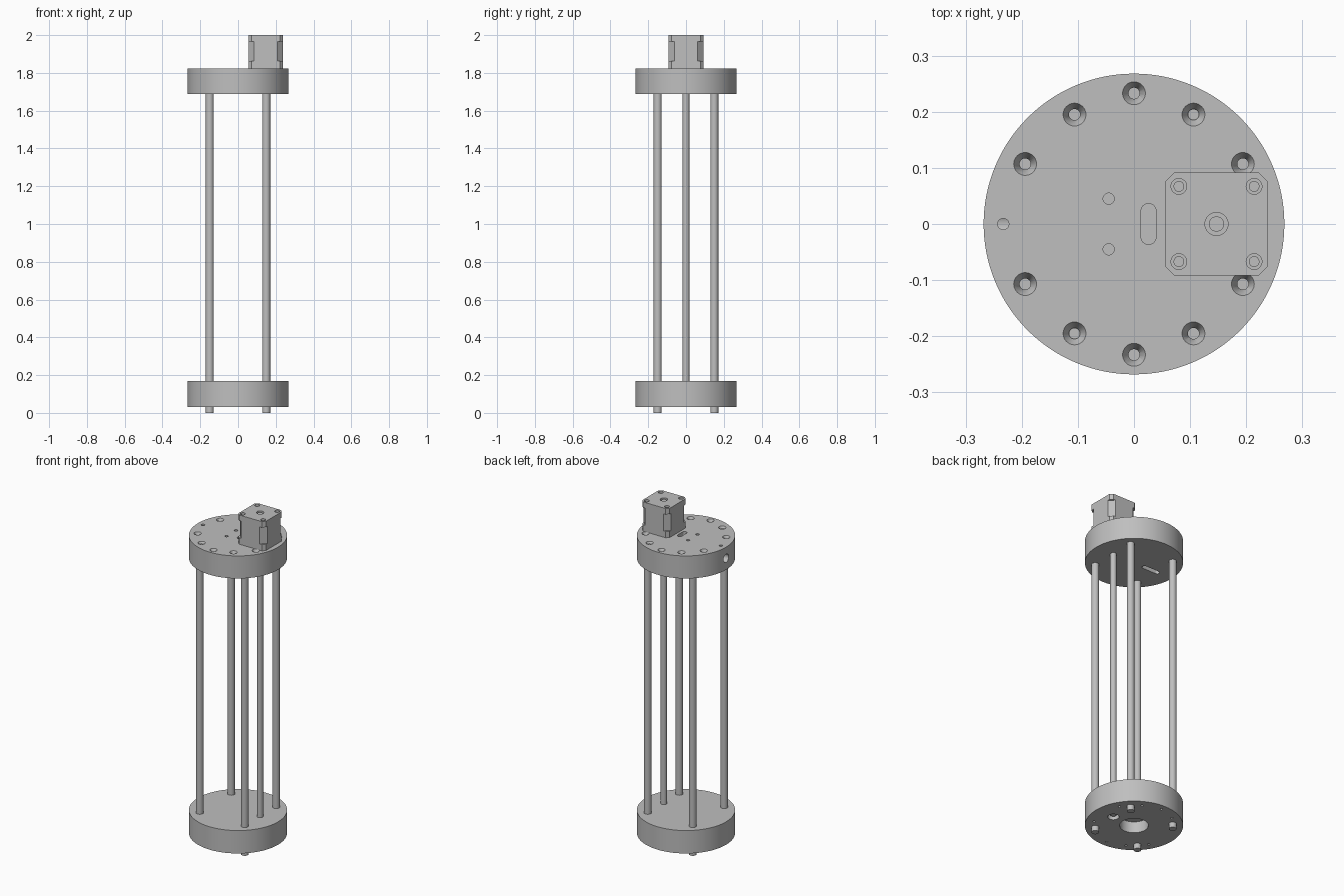
import bpy
import math

if "Cube" in bpy.data.objects:
    bpy.data.objects.remove(bpy.data.objects["Cube"])

grey = bpy.data.materials.new("machined grey")
grey.use_nodes = True
colour = (0.52, 0.52, 0.52, 1)
grey.diffuse_color = colour
grey.node_tree.nodes["Principled BSDF"].inputs["Base Color"].default_value = colour


def finish(ob, name):
    ob.name = name
    ob.data.materials.clear()
    ob.data.materials.append(grey)
    bpy.ops.object.select_all(action="DESELECT")
    ob.select_set(True)
    bpy.context.view_layer.objects.active = ob
    bpy.ops.object.shade_smooth_by_angle(angle=math.radians(30))
    return ob


def cyl(x, y, z0, z1, r, r_top=None, sides=32):
    """Upright cylinder or cone between two heights."""
    bpy.ops.mesh.primitive_cone_add(
        vertices=sides, radius1=r, radius2=r if r_top is None else r_top,
        depth=z1 - z0, location=(x, y, (z0 + z1) / 2))
    return bpy.context.object


def prism(points, z0, z1):
    """Upright prism from a counter-clockwise outline."""
    n = len(points)
    verts = [(x, y, z) for z in (z0, z1) for x, y in points]
    faces = [list(range(n))[::-1], list(range(n, 2 * n))]
    faces += [(i, (i + 1) % n, n + (i + 1) % n, n + i) for i in range(n)]
    mesh = bpy.data.meshes.new("prism")
    mesh.from_pydata(verts, [], faces)
    ob = bpy.data.objects.new("prism", mesh)
    bpy.context.collection.objects.link(ob)
    return ob


def slot(cx, cy, half, r, along_x, z0, z1):
    """Round-ended slot, with its straight half-length along x or y."""
    pts = []
    for end in (1, -1):
        for i in range(13):
            a = math.pi * (i / 12 - 0.5)
            u, v = end * (half + r * math.cos(a)), end * r * math.sin(a)
            pts.append((cx + u, cy + v) if along_x else (cx - v, cy + u))
    return prism(pts, z0, z1)


def cut(ob, cutters):
    for c in cutters:
        c.hide_render = True
        mod = ob.modifiers.new("cut", "BOOLEAN")
        mod.operation = "DIFFERENCE"
        mod.solver = "EXACT"
        mod.object = c
        bpy.context.view_layer.objects.active = ob
        bpy.ops.object.modifier_apply(modifier=mod.name)
        bpy.data.objects.remove(c)


BASE_LOW, BASE_TOP = 0.032, 0.17
HEAD_LOW, HEAD_TOP = 1.688, 1.824
R = 0.268
ROD, SCREW_X = 0.15, 0.147
quads = [(sx, sy) for sx in (-1, 1) for sy in (-1, 1)]
bolts = [(0, 0.233), (0, -0.233)]
bolts += [(sx * x, sy * y) for x, y in ((0.106, 0.195), (0.194, 0.107)) for sx, sy in quads]

# Head disc with countersunk bolt holes, slots and a radial side hole
head = cyl(0, 0, HEAD_LOW, HEAD_TOP, R, sides=128)
cutters = []
for x, y in bolts:
    cutters.append(cyl(x, y, HEAD_TOP - 0.02, HEAD_TOP + 0.002, 0.009, 0.0215))
    cutters.append(cyl(x, y, HEAD_TOP - 0.08, HEAD_TOP - 0.01, 0.01))
for x, y in ((-0.233, 0), (-0.045, 0.045), (-0.045, -0.045)):
    cutters.append(cyl(x, y, HEAD_TOP - 0.07, HEAD_TOP + 0.01, 0.01))
cutters.append(slot(0.026, 0, 0.023, 0.0135, False, HEAD_TOP - 0.08, HEAD_TOP + 0.01))
cutters.append(slot(-0.12, 0, 0.045, 0.014, True, HEAD_LOW - 0.01, HEAD_LOW + 0.05))
side_hole = cyl(0, 0, -0.05, 0.05, 0.025)
side_hole.rotation_euler.y = math.pi / 2
side_hole.location = (-0.26, 0, 1.757)
cutters.append(side_hole)
cut(head, cutters)
finish(head, "head_disc")

# Base disc with a recess, bearing pocket and small holes underneath
base = cyl(0, 0, BASE_LOW, BASE_TOP, R, sides=128)
cutters = [cyl(0, 0, 0, 0.1, 0.078, sides=64), cyl(SCREW_X, 0, 0, 0.07, 0.031)]
cutters += [cyl(x, y, 0, 0.08, 0.007, sides=16) for x, y in bolts]
cut(base, cutters)
finish(base, "base_disc")

# Four corner rods and the thinner drive screw under the motor
for i, (sx, sy) in enumerate(quads):
    finish(cyl(sx * ROD, sy * ROD, 0, HEAD_LOW + 0.01, 0.021), f"support_rod_{i + 1}")
finish(cyl(SCREW_X, 0, 0.045, HEAD_LOW + 0.01, 0.0175), "drive_screw")


def motor_block(name, z0, z1, chamfer):
    h = 0.0915
    k = h - chamfer
    pts = [(h, -k), (h, k), (k, h), (-k, h), (-h, k), (-h, -k), (-k, -h), (k, -h)]
    return finish(prism([(x + SCREW_X, y) for x, y in pts], z0, z1), name)


# Motor: two end caps around a core with deeper corner chamfers
motor_block("motor_flange", HEAD_TOP, 1.862, 0.016)
motor_block("motor_core", 1.862, 1.965, 0.03)
cap = motor_block("motor_cap", 1.965, 2.0, 0.016)
cutters = [cyl(SCREW_X + sx * 0.067, sy * 0.067, 1.98, 2.01, 0.014) for sx, sy in quads]
cutters.append(cyl(SCREW_X, 0, 1.98, 2.01, 0.0205))
cut(cap, cutters)
finish(cap, "motor_cap")
for i, (sx, sy) in enumerate(quads):
    finish(cyl(SCREW_X + sx * 0.067, sy * 0.067, 1.975, 1.988, 0.0095), f"motor_bolt_{i + 1}")
finish(cyl(SCREW_X, 0, 1.975, 1.995, 0.0135), "motor_shaft_end")
